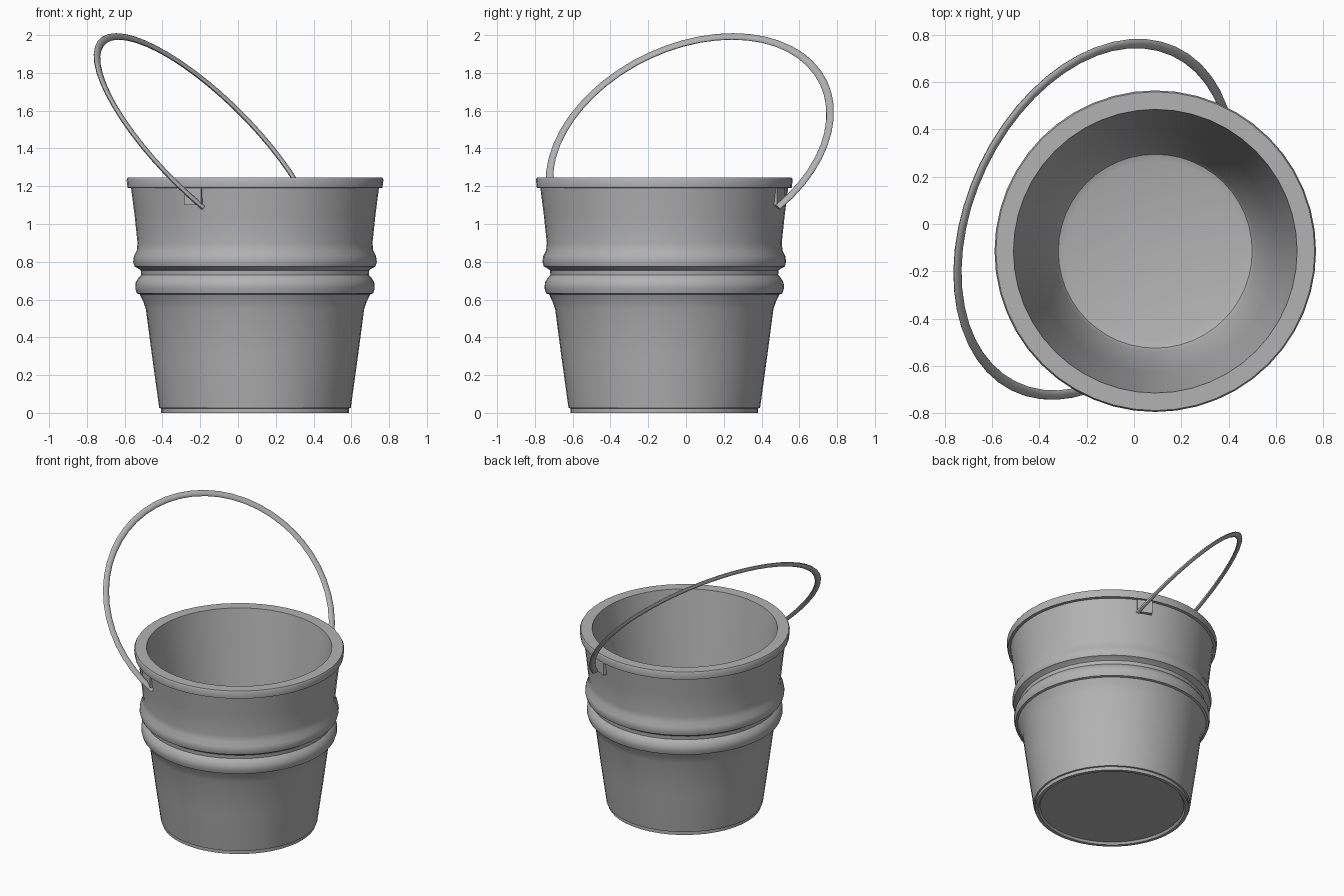
import bpy, bmesh, math
from mathutils import Matrix, Vector

cube = bpy.data.objects.get("Cube")
if cube:
    bpy.data.objects.remove(cube, do_unlink=True)

metal = bpy.data.materials.new("grey metal")
metal.use_nodes = True
GREY = (0.45, 0.45, 0.45, 1)
metal.diffuse_color = GREY
metal.node_tree.nodes["Principled BSDF"].inputs["Base Color"].default_value = GREY

CENTRE = Vector((0.09, -0.115, 0))
ACROSS = Vector((0.43, 0.9, 0)).normalized()     # line through both handle mounts
SIDE = Vector((-ACROSS.y, ACROSS.x, 0))          # direction the handle leans


def finish(name, bm, matrix, angle=30):
    bmesh.ops.remove_doubles(bm, verts=bm.verts, dist=1e-5)
    bmesh.ops.recalc_face_normals(bm, faces=bm.faces)
    mesh = bpy.data.meshes.new(name)
    bm.to_mesh(mesh)
    bm.free()
    mesh.materials.append(metal)
    obj = bpy.data.objects.new(name, mesh)
    bpy.context.collection.objects.link(obj)
    obj.matrix_world = matrix
    bpy.ops.object.select_all(action="DESELECT")
    obj.select_set(True)
    bpy.context.view_layer.objects.active = obj
    bpy.ops.object.shade_smooth_by_angle(angle=math.radians(angle))
    return obj


def frame(x, y, z, origin):
    m = Matrix((x, y, z)).transposed().to_4x4()
    m.translation = origin
    return m


# Bucket: one closed profile turned about its axis, outside then inside
profile = [
    (0, 0.015), (0.465, 0.015), (0.475, 0), (0.497, 0), (0.497, 0.024), (0.507, 0.026),
    (0.545, 0.3), (0.578, 0.55), (0.592, 0.59), (0.61, 0.628),      # lower wall
    (0.625, 0.632), (0.634, 0.66), (0.632, 0.69), (0.617, 0.715),   # lower bead
    (0.603, 0.73), (0.605, 0.755), (0.622, 0.767),                  # groove
    (0.638, 0.775), (0.645, 0.80), (0.641, 0.83), (0.626, 0.86),    # upper bead
    (0.622, 0.9), (0.638, 1.05), (0.656, 1.19),                     # upper wall
    (0.675, 1.192), (0.68, 1.235), (0.674, 1.246), (0.60, 1.246),   # rim
    (0.51, 0.66), (0.425, 0.11), (0.41, 0.085), (0.38, 0.075), (0, 0.075),
]
bm = bmesh.new()
points = [bm.verts.new((r, 0, z)) for r, z in profile]
edges = [bm.edges.new(pair) for pair in zip(points, points[1:])]
bmesh.ops.spin(bm, geom=points + edges, cent=(0, 0, 0), axis=(0, 0, 1),
               angle=math.tau, steps=48, use_merge=True)
finish("bucket", bm, Matrix.Translation(CENTRE), 40)

# Mounts: a small plate on each side, under the rim
for name, sign in (("front_mount", -1), ("back_mount", 1)):
    bm = bmesh.new()
    bmesh.ops.create_cube(bm, size=1, matrix=Matrix.Diagonal((0.04, 0.1, 0.09, 1)))
    place = CENTRE + ACROSS * sign * 0.642 + SIDE * 0.05 + Vector((0, 0, 1.145))
    finish(name, bm, frame(ACROSS, SIDE, Vector((0, 0, 1)), place))

# Handle: flattened oval section swept along an arc in a leaning plane
RADIUS, LIFT, HALF_WIDTH, HALF_THICK = 0.785, 0.43, 0.021, 0.012
lean = (SIDE * 0.669 + Vector((0, 0, 0.743))).normalized()
start = -math.atan2(LIFT, 0.65)
bm = bmesh.new()
section = []
for i in range(10):
    a = math.tau * i / 10
    r = RADIUS + HALF_WIDTH * math.cos(a)
    section.append(bm.verts.new((r * math.cos(start), HALF_THICK * math.sin(a),
                                 r * math.sin(start))))
cap = bm.faces.new(section)
turned = bmesh.ops.spin(bm, geom=[cap], cent=(0, 0, 0), axis=(0, -1, 0),
                        angle=math.pi - 2 * start, steps=36)
hub = CENTRE + Vector((0, 0, 1.09)) + lean * LIFT + ACROSS * 0.012
finish("handle", bm, frame(ACROSS, lean.cross(ACROSS), lean, hub), 50)
